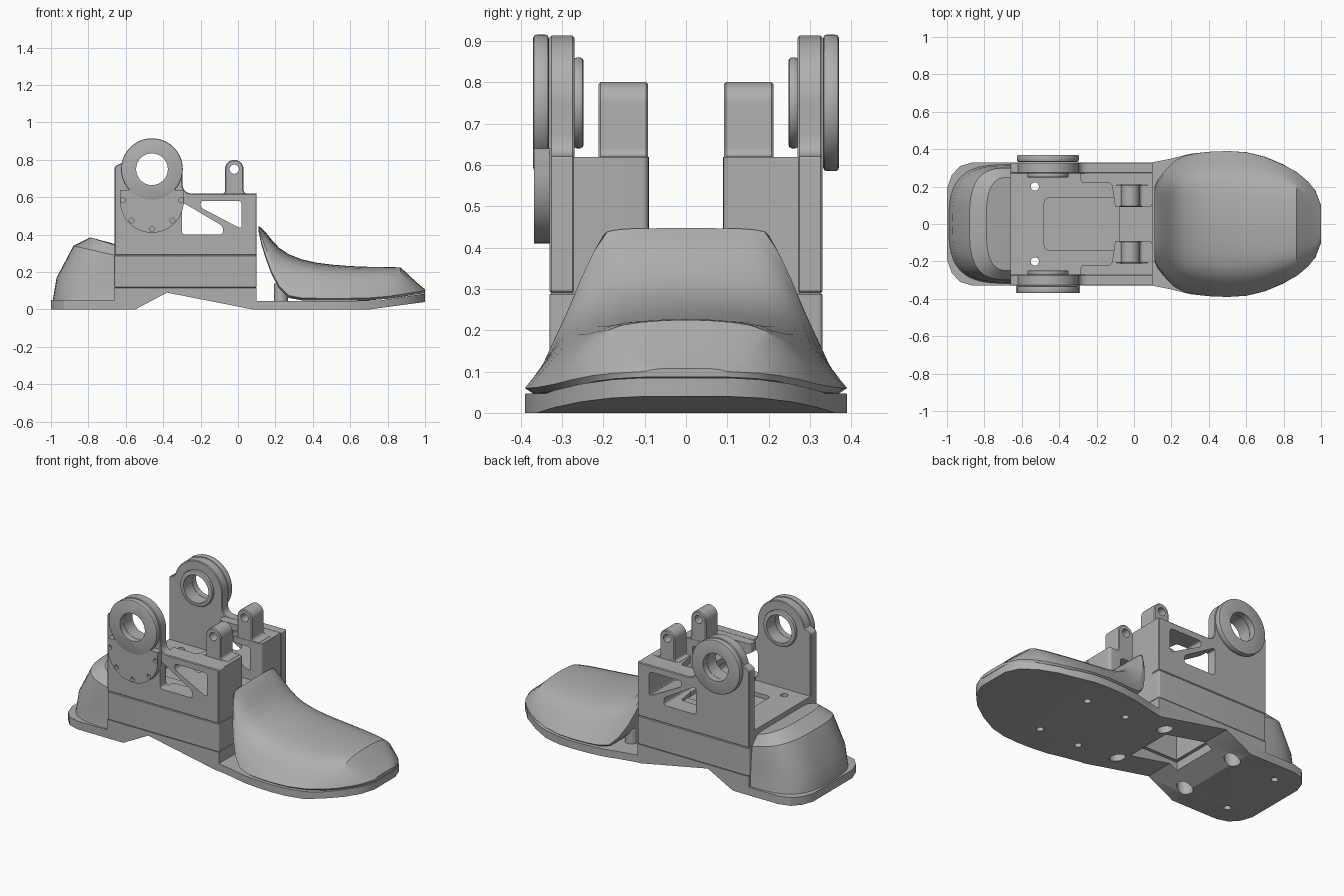
import bpy, bmesh
from math import sin, cos, pi, radians
from mathutils import Vector

old = bpy.data.objects.get("Cube")
if old:
    bpy.data.objects.remove(old, do_unlink=True)

grey = bpy.data.materials.new("machined grey")
grey.use_nodes = True
grey.diffuse_color = (0.43, 0.43, 0.43, 1)
grey.node_tree.nodes["Principled BSDF"].inputs["Base Color"].default_value = grey.diffuse_color


def finish(name, bm):
    bmesh.ops.recalc_face_normals(bm, faces=bm.faces)
    mesh = bpy.data.meshes.new(name)
    bm.to_mesh(mesh)
    bm.free()
    mesh.materials.append(grey)
    ob = bpy.data.objects.new(name, mesh)
    bpy.context.collection.objects.link(ob)
    return ob


def loft(name, rings):
    """Skin closed rings of equal point count and cap both ends."""
    bm = bmesh.new()
    vs = [[bm.verts.new(p) for p in ring] for ring in rings]
    n = len(vs[0])
    for a, b in zip(vs, vs[1:]):
        for i in range(n):
            j = (i + 1) % n
            bm.faces.new((a[i], a[j], b[j], b[i]))
    bm.faces.new(vs[0])
    bm.faces.new(vs[-1])
    return finish(name, bm)


def prism(name, pts, axis, lo, hi):
    """Extrude a flat outline: (x, z) along y, or (x, y) along z."""
    place = (lambda p, d: (p[0], d, p[1])) if axis == "y" else (lambda p, d: (p[0], p[1], d))
    return loft(name, [[place(p, d) for p in pts] for d in (lo, hi)])


def rounded(pts, r, n=5):
    """Round outline corners; a third number on a point overrides r."""
    out = []
    for i, p in enumerate(pts):
        c = Vector(p[:2])
        rad = p[2] if len(p) > 2 else r
        if rad == 0:
            out.append(tuple(c))
            continue
        arms = [Vector(q[:2]) - c for q in (pts[i - 1], pts[(i + 1) % len(pts)])]
        rad = min(rad, .45 * arms[0].length, .45 * arms[1].length)
        a, b = (c + arm.normalized() * rad for arm in arms)
        for k in range(n + 1):
            t = k / n
            out.append(tuple(a * (1 - t) ** 2 + c * 2 * t * (1 - t) + b * t * t))
    return out


def rect(x0, x1, y0, y1):
    return [(x0, y0), (x1, y0), (x1, y1), (x0, y1)]


def arc(cx, cy, r, a0, a1, n):
    return [(cx + r * cos(radians(a0 + (a1 - a0) * i / n)),
             cy + r * sin(radians(a0 + (a1 - a0) * i / n))) for i in range(n + 1)]


def circle(cx, cy, r, n=32):
    return arc(cx, cy, r, 0, 360, n)[:-1]


def apply(ob, mod):
    bpy.context.view_layer.objects.active = ob
    bpy.ops.object.modifier_apply(modifier=mod.name)


def boolean(ob, other, op="DIFFERENCE"):
    m = ob.modifiers.new("cut", "BOOLEAN")
    m.operation, m.solver, m.object = op, "EXACT", other
    apply(ob, m)
    bpy.data.objects.remove(other, do_unlink=True)


def bevel(ob, width, segments=1):
    m = ob.modifiers.new("edge", "BEVEL")
    m.width, m.segments, m.limit_method, m.angle_limit = width, segments, "ANGLE", radians(50)
    apply(ob, m)


# Sole: plan outline crossed with a side profile
half = [(-1, .19), (-.975, .26), (-.93, .31), (-.86, .33), (.1, .33), (.2, .35), (.3, .375),
        (.4, .386), (.5, .39), (.6, .384), (.7, .36), (.8, .318), (.9, .255), (.97, .18), (1, .1)]
sole = prism("sole", half + [(x, -y) for x, y in reversed(half)], "z", -.1, .3)
side = [(-1.1, 0), (-.55, 0), (-.38, .09), (.08, 0), (.7, 0), (1, .04), (1.1, .053), (1.1, .1),
        (1, .085), (.75, .047), (.1, .045), (.1, .115), (-.66, .115), (-.66, .05), (-1.1, .05)]
boolean(sole, prism("cutter", side, "y", -.5, .5), "INTERSECT")

# Lower body block and the floor plate between the walls
lower = prism("lower_body", rounded(rect(-.66, .1, -.33, .33), .012), "z", .115, .29)
bevel(lower, .004)
floor = prism("floor_plate", rect(-.659, .098, -.275, .275), "z", .288, .38)
boolean(floor, prism("cutter", rounded(rect(-.48, -.08, -.14, .14), .03), "z", .355, .5))

# Side walls with bearing posts, inner ribs and front blocks, pierced by windows
HUB = (-.46, .75)
wall = (rounded([(-.66, .29, 0), (-.66, .765, .012), (-.62, .785, 0)], 0)
        + arc(*HUB, .163, 163, 0, 28)
        + rounded([(-.297, .74, 0), (-.297, .62, .06), (.1, .62, .006), (.1, .29, 0)], 0))
rib = [(-.285, .285, 0), (-.285, .22), (-.12, .22), (-.1, .09), (.098, .09), (.098, .285, 0)]
windows = ([(-.3, .575, .03), (-.3, .4), (-.08, .4), (-.08, .445)],
           [(.02, .58), (-.2, .58), (-.2, .545), (.02, .43)])
for s, label in ((-1, "right"), (1, "left")):
    wall_ob = prism(label + "_wall", wall, "y", s * .27, s * .33)
    bevel(wall_ob, .006)
    boolean(wall_ob, prism("cutter", circle(*HUB, .085), "y", -.5, .5))
    plan = [(x, s * y) for x, y in rounded(rib, .02)]
    rib_ob = prism(label + "_rib", plan, "z", .375, .619)
    for part in (wall_ob, rib_ob):
        for w in windows:
            boolean(part, prism("cutter", rounded(w, .022), "y", -.5, .5))

# Underside pocket and bolt holes
for part, size in ((sole, .15), (lower, .13)):
    boolean(part, prism("cutter", rect(-.28 - size, -.25 + size, -size, size), "z", -.1, .27))
for s in (-1, 1):
    for part in (sole, lower, floor):
        boolean(part, prism("cutter", circle(-.53, s * .2, .022, 20), "z", -.1, .5))
    for x in (-.53, -.05):
        for part in (sole, lower):
            boolean(part, prism("cutter", circle(x, s * .2, .045, 24), "z", -.1, .2))
    for x in (-.83, .23, .5):
        boolean(sole, prism("cutter", circle(x, s * .2, .02, 16), "z", -.1, .035))


def ring(name, lo, hi, r):
    ob = prism(name, circle(*HUB, r, 56), "y", lo, hi)
    bevel(ob, .008, 2)
    boolean(ob, prism("cutter", circle(*HUB, .085), "y", -.5, .5))


# Bearing rings, hinge lugs and toe support pillars on both sides
lug = (rounded([(-.1, .6, 0), (-.1, .62, 0), (-.07, .62, .06), (-.07, .75, 0)], 0)
       + arc(-.02, .75, .05, 170, 10, 12)
       + rounded([(.03, .75, 0), (.03, .62, .06), (.08, .62, 0), (.08, .6, 0)], 0))
for s, label in ((-1, "right"), (1, "left")):
    ring(label + "_outer_ring", s * .332, s * .37, .165)
    ring(label + "_inner_ring", s * .248, s * .272, .11)
    ear = prism(label + "_hinge_lug", lug, "y", s * .092, s * .212)
    bevel(ear, .005)
    boolean(ear, prism("cutter", circle(-.02, .75, .025, 24), "y", -.5, .5))
    prism(label + "_toe_pillar", circle(.23, s * .2, .037, 24), "z", .04, .14)

# Bolted motor plate below the ring, on one side only
plate = prism("motor_plate", [(-.63, .64)] + arc(-.46, .58, .17, 180, 360, 28) + [(-.29, .64)],
              "y", -.368, -.328)
for a in range(180, 361, 45):
    spot = arc(-.46, .585, .155, a, a, 1)[0]
    boolean(plate, prism("cutter", circle(*spot, .013, 16), "y", -.5, -.35))

# Toe cap: cross-sections along x as (x, half width, rim z, top z, boxiness)
curve = [(1, 0), (.95, .12), (.89, .27), (.83, .43), (.77, .58), (.68, .75), (.56, .87),
         (.4, .94), (.2, .985), (0, 1)]
stations = [(.11, .2, .43, .447, .9), (.125, .235, .36, .435, .75), (.15, .268, .28, .41, .65),
            (.18, .302, .2, .373, .5), (.22, .34, .125, .33, .35), (.27, .365, .075, .296, .28),
            (.34, .379, .062, .268, .2), (.42, .387, .06, .25, .12), (.5, .39, .06, .24, .05),
            (.6, .383, .06, .232, .05), (.7, .358, .062, .228, .15), (.8, .316, .07, .227, .35),
            (.87, .278, .08, .225, .45), (.93, .228, .09, .168, .4), (.97, .178, .096, .132, .35),
            (1, .1, .1, .108, .3)]
rings = []
for x, w, rim, top, box in stations:
    arch = [(w * u, rim + (top - rim) * h ** (1 - .75 * box)) for u, h in curve]
    sec = arch + [(-y, z) for y, z in reversed(arch[:-1])]
    sec += [(-.95 * w, rim - .013), (.95 * w, rim - .013)]
    rings.append([(x, y, z) for y, z in sec])
loft("toe_cap", rings)

# Heel guard: stacked D-shaped outlines (rear x, half width, rear z, front z)
rings = []
for rear, w, zr, zf in [(-.99, .318, .05, .05), (-.988, .316, .062, .06), (-.97, .312, .17, .16),
                        (-.88, .3, .34, .29), (-.79, .25, .385, .345), (-.68, .2, .356, .35)]:
    outline = []
    for i in range(29):
        t = -pi / 2 + pi * i / 28
        c = max(cos(t), 0) ** .65
        y = w * abs(sin(t)) ** .65 * (1 if t > 0 else -1)
        outline.append((-.66 + (rear + .66) * c, y, zf + (zr - zf) * c))
    rings.append(outline)
loft("heel_guard", rings)

# Smooth curved faces, keep machined edges crisp
for ob in bpy.context.scene.objects:
    ob.select_set(ob.type == "MESH" and grey.name in ob.data.materials)
bpy.context.view_layer.objects.active = sole
bpy.ops.object.shade_smooth_by_angle(angle=radians(32))
